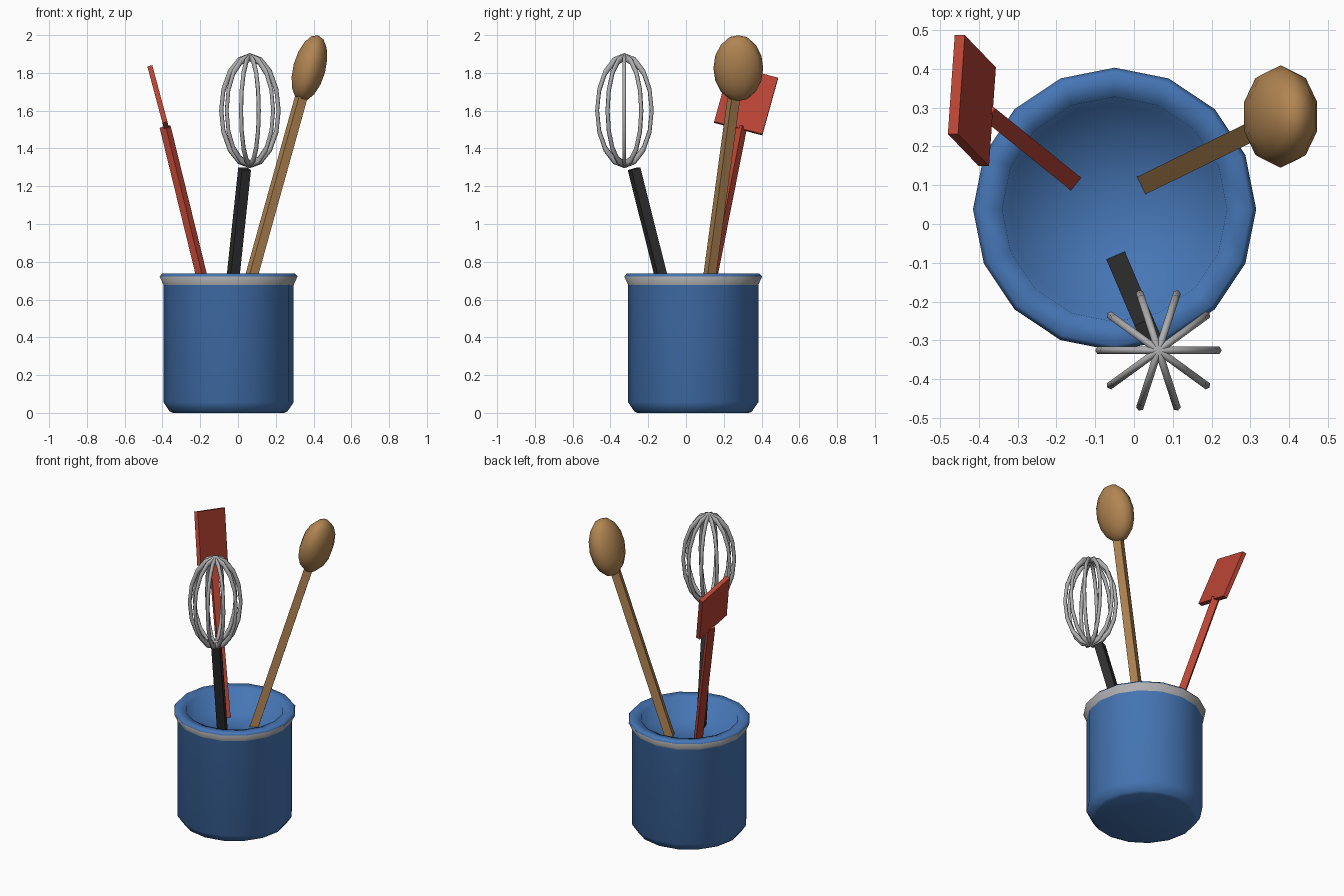
import bpy, bmesh, math
from mathutils import Vector, Matrix

if "Cube" in bpy.data.objects:
    bpy.data.objects.remove(bpy.data.objects["Cube"])


def material(name, rgb):
    m = bpy.data.materials.new(name)
    m.diffuse_color = (*rgb, 1)
    m.use_nodes = True
    m.node_tree.nodes["Principled BSDF"].inputs["Base Color"].default_value = m.diffuse_color
    return m


BLUE = material("blue", (0.06, 0.18, 0.46))
GREY = material("light_grey", (0.42, 0.42, 0.43))
RED = material("red", (0.50, 0.06, 0.035))
WOOD = material("wood", (0.44, 0.235, 0.085))
BLACK = material("black", (0.03, 0.03, 0.03))


def finish(bm, name, mats, smooth=False):
    bmesh.ops.recalc_face_normals(bm, faces=bm.faces[:])
    for f in bm.faces:
        f.smooth = smooth
    me = bpy.data.meshes.new(name)
    bm.to_mesh(me)
    bm.free()
    for m in mats:
        me.materials.append(m)
    ob = bpy.data.objects.new(name, me)
    bpy.context.collection.objects.link(ob)
    return ob


def lathe(profile, sides, start=0.0):
    """Revolve (radius, z) points round z; zero radius closes an end."""
    bm = bmesh.new()
    rings = []
    for r, z in profile:
        if r == 0:
            rings.append([bm.verts.new((0, 0, z))] * sides)
        else:
            angles = [start + math.tau * i / sides for i in range(sides)]
            rings.append([bm.verts.new((r * math.cos(a), r * math.sin(a), z)) for a in angles])
    for lo, hi in zip(rings, rings[1:]):
        for i in range(sides):
            j = (i + 1) % sides
            bm.faces.new(list(dict.fromkeys((lo[i], lo[j], hi[j], hi[i]))))
    return bm


def handle(name, a, b, size, mat):
    """Square stick from a to b, one side facing its lean direction."""
    a, b = Vector(a), Vector(b)
    d = (b - a).normalized()
    side = Vector((0, 0, 1)).cross(d).normalized()
    rot = Matrix((side.cross(d), side, d)).transposed().to_4x4()
    bm = bmesh.new()
    scale = Matrix.Diagonal((size, size, (b - a).length, 1))
    bmesh.ops.create_cube(bm, size=1, matrix=Matrix.Translation((a + b) / 2) @ rot @ scale)
    return finish(bm, name, [mat])


# Crock with a flared grey band and a shallow recess on top
bm = lathe([(0, 0), (0.295, 0), (0.312, 0.008), (0.345, 0.057), (0.345, 0.678),
            (0.365, 0.722), (0.352, 0.737), (0.29, 0.728), (0.27, 0.62), (0, 0.62)], 16)
for f in bm.faces:
    zs = [v.co.z for v in f.verts]
    rs = [v.co.xy.length for v in f.verts]
    if min(zs) > 0.67 and max(zs) < 0.73 and min(rs) > 0.34:
        f.material_index = 1
crock = finish(bm, "crock", [BLUE, GREY], True)
crock.location = (-0.05, 0.038, 0)

# Wooden spoon
handle("spoon_handle", (0.037, 0.108, 0.60), (0.34, 0.256, 1.69), 0.05, WOOD)
n = 8
prof = [(0 if i in (0, n) else math.sin(math.pi * i / n), -math.cos(math.pi * i / n))
        for i in range(n + 1)]
spoon = finish(lathe(prof, 10, math.pi / 2), "spoon_head", [WOOD], True)
spoon.scale = (0.09, 0.132, 0.18)
spoon.rotation_euler = (0, math.radians(15), 0)
spoon.location = (0.378, 0.277, 1.825)

# Red spatula
handle("spatula_handle", (-0.162, 0.113, 0.60), (-0.386, 0.294, 1.515), 0.042, RED)
bm = bmesh.new()
bmesh.ops.create_cube(bm, size=1, matrix=Matrix.Diagonal((0.027, 0.264, 0.32, 1)))
blade = finish(bm, "spatula_blade", [RED])
blade.rotation_euler = (math.radians(-15), math.radians(-15), 0)
blade.location = (-0.418, 0.318, 1.655)

# Whisk handle
handle("whisk_handle", (-0.039, -0.101, 0.60), (0.035, -0.275, 1.292), 0.052, BLACK)

# Whisk cage: five upright wire loops
bm = bmesh.new()
SEG, TUBE = 16, 6
for k in range(5):
    turn = Matrix.Rotation(math.pi * k / 5, 3, 'Z')
    rings = []
    for i in range(SEG):
        a = math.tau * i / SEG
        ring = []
        for j in range(TUBE):
            t = math.tau * j / TUBE
            r = 0.152 + 0.011 * math.cos(t)
            ring.append(bm.verts.new(turn @ Vector(
                (r * math.cos(a), 0.011 * math.sin(t), 1.87 * r * math.sin(a)))))
        rings.append(ring)
    for i in range(SEG):
        p, q = rings[i], rings[(i + 1) % SEG]
        for j in range(TUBE):
            m = (j + 1) % TUBE
            bm.faces.new((p[j], p[m], q[m], q[j]))
cage = finish(bm, "whisk_wires", [GREY], True)
cage.location = (0.063, -0.326, 1.60)
